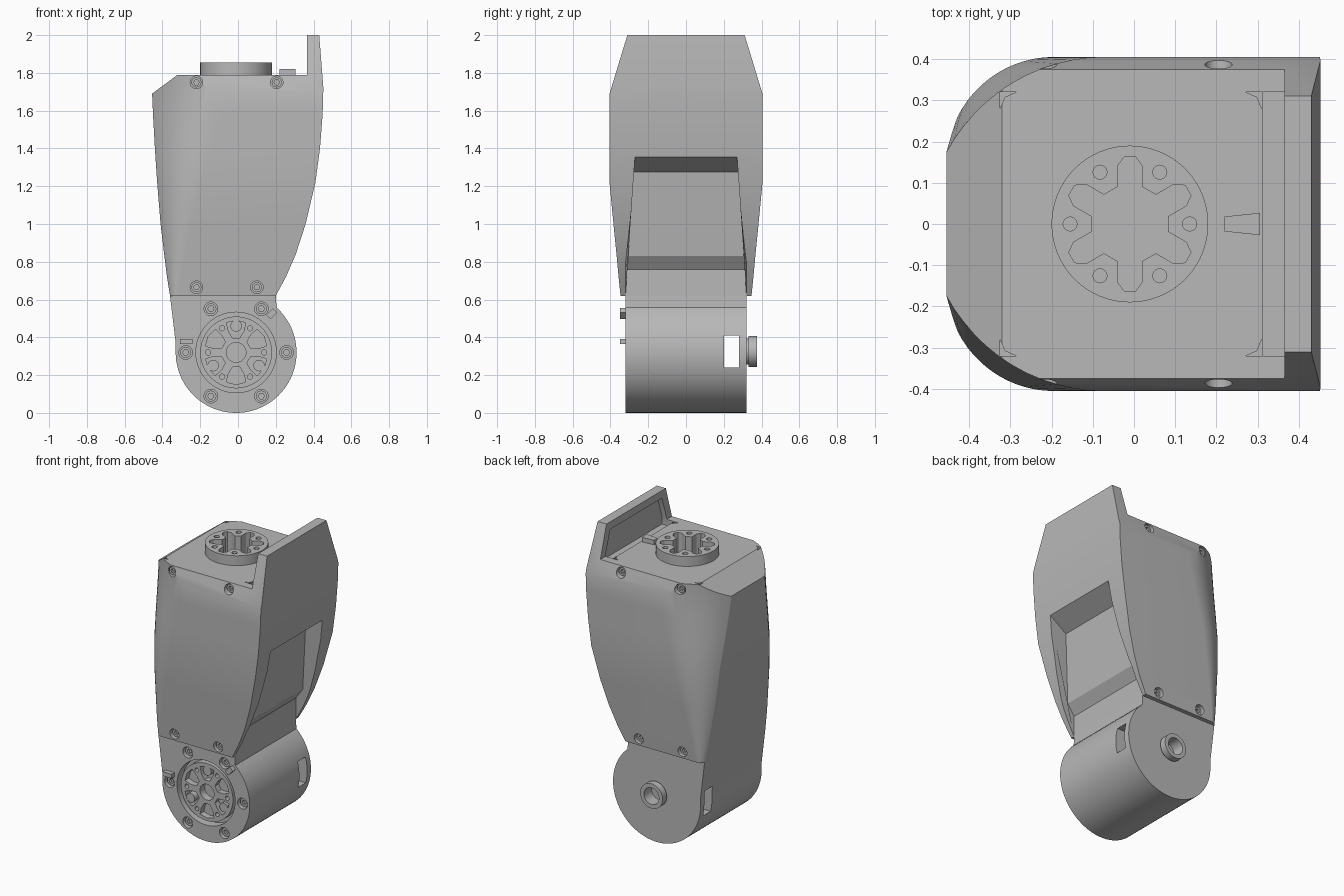
import bpy
import bmesh
from math import sin, cos, radians, pi

if "Cube" in bpy.data.objects:
    bpy.data.objects.remove(bpy.data.objects["Cube"])

grey = bpy.data.materials.new("plain_grey")
grey.use_nodes = True
COLOUR = (0.48, 0.48, 0.48, 1)
grey.diffuse_color = COLOUR
grey.node_tree.nodes["Principled BSDF"].inputs["Base Color"].default_value = COLOUR
parts = []


def finish(name, bm):
    bmesh.ops.recalc_face_normals(bm, faces=bm.faces)
    mesh = bpy.data.meshes.new(name)
    bm.to_mesh(mesh)
    bm.free()
    mesh.materials.append(grey)
    ob = bpy.data.objects.new(name, mesh)
    bpy.context.collection.objects.link(ob)
    parts.append(ob)
    return ob


def prism(name, pts, axis, a, b):
    """Extrude a flat outline along an axis from a to b."""
    place = {"x": lambda u, v: (a, u, v),
             "y": lambda u, v: (u, a, v),
             "z": lambda u, v: (u, v, a)}[axis]
    bm = bmesh.new()
    face = bm.faces.new([bm.verts.new(place(u, v)) for u, v in pts])
    new = bmesh.ops.extrude_face_region(bm, geom=[face])["geom"]
    shift = [b - a if c == axis else 0 for c in "xyz"]
    bmesh.ops.translate(bm, vec=shift, verts=[v for v in new if isinstance(v, bmesh.types.BMVert)])
    return finish(name, bm)


def circle(u, v, r, n=32):
    return [(u + r * cos(2 * pi * i / n), v + r * sin(2 * pi * i / n)) for i in range(n)]


def rect(u, v, w, h):
    return [(u - w, v - h), (u + w, v - h), (u + w, v + h), (u - w, v + h)]


def polar(r, deg, u, v):
    return u + r * cos(radians(deg)), v + r * sin(radians(deg))


def turn(pts, deg, u, v):
    c, s = cos(radians(deg)), sin(radians(deg))
    return [(u + p * c - q * s, v + p * s + q * c) for p, q in pts]


def cut(target, *cutters):
    """Subtract the cutters from the target and discard them."""
    for c in cutters:
        m = target.modifiers.new("cut", "BOOLEAN")
        m.operation, m.solver, m.object = "DIFFERENCE", "EXACT", c
        graph = bpy.context.evaluated_depsgraph_get()
        mesh = bpy.data.meshes.new_from_object(target.evaluated_get(graph))
        target.modifiers.clear()
        target.data = mesh
        parts.remove(c)
        bpy.data.objects.remove(c)


def bolt(target, u, v, face, side, r, depth):
    """Counterbored hole with a socket-head screw sunk in it."""
    cut(target, prism("hole", circle(u, v, r), "y", side * (face - depth), side * (face + 0.1)))
    head = prism("screw_head", circle(u, v, r * 0.8), "y",
                 side * (face - depth - 0.02), side * (face - depth * 0.5))
    cut(head, prism("socket", circle(u, v, r * 0.45, 6), "y",
                    side * (face - depth), side * (face + 0.1)))


# Upper shell: rounded outer side, square on the other, lofted upward
rows = [(0.62, -0.36, 0.2, 0.347), (0.72, -0.376, 0.254, 0.357), (0.84, -0.391, 0.306, 0.368),
        (1.0, -0.41, 0.358, 0.384), (1.22, -0.428, 0.41, 0.405), (1.4, -0.44, 0.434, 0.405),
        (1.58, -0.45, 0.448, 0.405), (1.72, -0.456, 0.452, 0.405), (2.0, -0.456, 0.43, 0.405)]
bm = bmesh.new()
rings = []
ARC = radians(63)
STEPS = 12
for z, x0, x1, h in rows:
    t = min(1, (z - 0.62) / 1.07)
    cx, cy = 0.04 + 0.345 * t, 0.03 + 0.205 * t
    half = [(x1, h)]
    for i in range(STEPS + 1):
        a = ARC * i / STEPS
        half.append((x0 + cx - cx * sin(a) / sin(ARC), h - cy * (1 - cos(a)) / (1 - cos(ARC))))
    ring = half + [(x, -y) for x, y in reversed(half)]
    rings.append([bm.verts.new((x, y, z)) for x, y in ring])
for lo, hi in zip(rings, rings[1:]):
    for i in range(len(lo)):
        j = (i + 1) % len(lo)
        bm.faces.new((lo[i], lo[j], hi[j], hi[i]))
bm.faces.new(rings[0])
bm.faces.new(rings[-1])
shell = finish("upper_shell", bm)

# Deck, sloped front lip and tapered shoulders
cut(shell, prism("deck_cut", [(-0.4955, 1.66), (-0.32, 1.79), (0.365, 1.79), (0.365, 2.1),
                              (-0.6, 2.1), (-0.6, 1.66)], "y", -0.6, 0.6))
for s in (-1, 1):
    cut(shell, prism("shoulder_cut", [(s * 0.414, 1.66), (s * 0.28, 2.1), (s * 0.6, 2.1),
                                      (s * 0.6, 1.66)], "x", -0.7, 0.7))

# Tapered channel in the curved side
channel = prism("channel", [(0.56, 1.435), (0.3, 1.275), (0.25, 0.83), (0.2, 0.76),
                            (0.2, 0.55), (0.56, 0.55)], "y", -1, 1)
for v in channel.data.vertices:
    v.co.y *= 0.32 - 0.095 * max(0, v.co.z - 0.83)
cut(shell, channel)

# Pocket behind the tall wall, and small corner pockets in the deck
cut(shell, prism("wall_pocket", [(-0.32, 1.75), (0.32, 1.75), (0.32, 1.8), (0.27, 1.95),
                                 (-0.27, 1.95), (-0.32, 1.8)], "x", 0.312, 0.4))
for s in (-1, 1):
    for x, d in ((-0.325, 1), (0.31, -1)):
        cut(shell, prism("corner", [(x, s * 0.32), (x + d * 0.04, s * 0.32), (x + d * 0.012, s * 0.308),
                                    (x, s * 0.28)], "z", 1.765, 1.85))
    for x, z, face in ((-0.22, 1.75, 0.384), (0.205, 1.75, 0.387), (-0.22, 0.665, 0.35), (0.1, 0.665, 0.35)):
        bolt(shell, x, z, face, s, 0.033, 0.035)

# Top hub with lobed opening and bolt circle
CX, CZ = -0.01, 0.32
hub = prism("top_hub", circle(CX, 0, 0.19, 64), "z", 1.7, 1.855)
lobe = [(0.09, -0.03), (0.14, -0.03), (0.163, -0.014), (0.163, 0.014), (0.14, 0.03), (0.09, 0.03)]


def star():
    return [p for k in range(6) for p in turn(lobe, 30 + 60 * k, CX, 0)]


cut(shell, prism("star_well", star(), "z", 1.68, 1.9))
cut(hub, prism("star_hole", star(), "z", 1.6, 1.9))
for k in range(6):
    u, v = polar(0.145, 60 * k, CX, 0)
    cut(hub, prism("hub_hole", circle(u, v, 0.017, 16), "z", 1.8, 1.9))
prism("deck_tab", [(0.22, -0.018), (0.305, -0.027), (0.305, 0.027), (0.22, 0.018)], "z", 1.78, 1.82)

# Lower joint housing: a drum with a neck up to the shell
drum = [polar(0.32, 48 - 228 * i / 56, CX, CZ) for i in range(57)]
housing = prism("joint_housing", drum + [(-0.33, 0.37), (-0.36, 0.62), (0.2, 0.62)], "y", -0.32, 0.32)
cut(housing, prism("side_slot", rect(0.24, 0.325, 0.04, 0.085), "x", -0.6, 0.6))
cut(housing, prism("recess", circle(CX, CZ, 0.213, 64), "y", -0.5, -0.26))
for k in range(6):
    u, v = polar(0.267, 60 * k, CX, CZ)
    bolt(housing, u, v, 0.32, -1, 0.036, 0.035)

# Output disc with pockets, posts and small holes
disc = prism("output_disc", circle(CX, CZ, 0.19, 64), "y", -0.31, -0.2)
cut(disc, prism("bore", circle(CX, CZ, 0.052), "y", -0.5, -0.25))
for k in range(6):
    a = 30 + 60 * k
    shape = [(0.08, -14), (0.12, -20), (0.165, -18), (0.17, 0), (0.165, 18), (0.12, 20), (0.08, 14)]
    cut(disc, prism("pocket", [polar(r, a + d, CX, CZ) for r, d in shape], "y", -0.5, -0.27))
    u, v = polar(0.148, 60 * k, CX, CZ)
    cut(disc, prism("pin_hole", circle(u, v, 0.014, 12), "y", -0.5, -0.28))
    if k % 2:
        u, v = polar(0.14, a, CX, CZ)
        prism("disc_post", circle(u, v, 0.03, 24), "y", -0.308, -0.25)

# Small stops on the front face
prism("flat_stop", rect(-0.274, 0.378, 0.033, 0.014), "y", -0.35, -0.3)
prism("angled_stop", turn(rect(0, 0, 0.025, 0.016), 45, 0.178, 0.525), "y", -0.35, -0.3)

# Hollow rear boss with a narrower neck
boss = prism("rear_boss", circle(CX, 0.325, 0.082, 48), "y", 0.332, 0.376)
neck = prism("rear_boss_neck", circle(CX, 0.325, 0.07, 48), "y", 0.31, 0.334)
for ob in (boss, neck, housing):
    cut(ob, prism("boss_bore", circle(CX, 0.325, 0.055, 48), "y", 0.295, 0.5))

# Smooth curved surfaces, crisp edges
bpy.ops.object.select_all(action="DESELECT")
for ob in parts:
    ob.select_set(True)
bpy.context.view_layer.objects.active = shell
bpy.ops.object.shade_smooth_by_angle(angle=radians(25))
